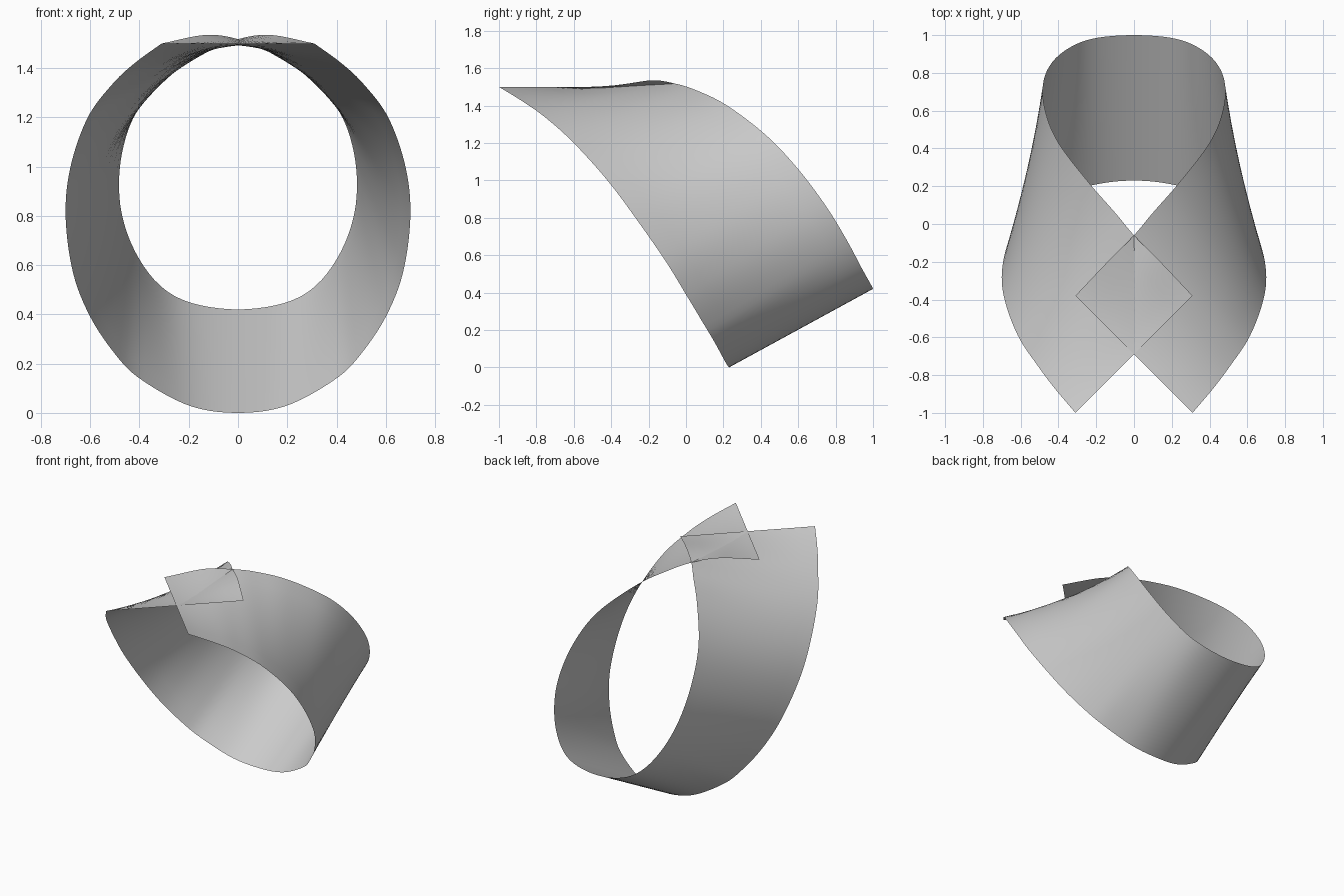
import bpy, bmesh
from mathutils import Vector

if "Cube" in bpy.data.objects:
    bpy.data.objects.remove(bpy.data.objects["Cube"])

STEPS, ACROSS = 64, 8

# Half of each strip edge, from the bottom centre to the crossed end
FRONT = [(0, .23, 0), (-.2, .21, .03), (-.4, .15, .14), (-.5, .09, .24), (-.6, 0, .39),
         (-.67, -.11, .57), (-.70, -.27, .8), (-.68, -.42, 1.0), (-.61, -.6, 1.2),
         (-.51, -.75, 1.335), (-.42, -.87, 1.42), (-.31, -1, 1.5)]
BACK = [(0, 1, .42), (-.2, .985, .45), (-.33, .94, .53), (-.43, .86, .68), (-.48, .75, .86),
        (-.47, .6, 1.06), (-.4, .43, 1.24), (-.24, .22, 1.40), (-.1, .06, 1.48),
        (0, -.06, 1.518), (.13, -.19, 1.535), (.31, -.38, 1.5)]


def smooth_edge(points):
    """Spline through the points, resampled to even steps of length."""
    p = [Vector(q) for q in points]
    p = [Vector((-p[1].x, p[1].y, p[1].z))] + p + [2 * p[-1] - p[-2]]
    fine = []
    for a, b, c, d in zip(p, p[1:], p[2:], p[3:]):
        for i in range(30):
            t = i / 30
            fine.append(.5 * (2 * b + (c - a) * t + (2 * a - 5 * b + 4 * c - d) * t ** 2
                              + (3 * b - a - 3 * c + d) * t ** 3))
    fine.append(p[-2])
    dist = [0]
    for a, b in zip(fine, fine[1:]):
        dist.append(dist[-1] + (b - a).length)
    out, k = [], 0
    for i in range(STEPS + 1):
        s = dist[-1] * i / STEPS
        while k < len(fine) - 2 and dist[k + 1] < s:
            k += 1
        out.append(fine[k].lerp(fine[k + 1], (s - dist[k]) / (dist[k + 1] - dist[k])))
    return out


def mirrored(edge):
    """Full edge: mirrored half, then the half itself."""
    return [Vector((-v.x, v.y, v.z)) for v in reversed(edge[1:])] + edge


# Looped ribbon: straight rulings between the two edges
bm = bmesh.new()
rows = [[bm.verts.new(f.lerp(b, j / ACROSS)) for j in range(ACROSS + 1)]
        for f, b in zip(mirrored(smooth_edge(FRONT)), mirrored(smooth_edge(BACK)))]
for r, n in zip(rows, rows[1:]):
    for j in range(ACROSS):
        bm.faces.new((r[j], n[j], n[j + 1], r[j + 1])).smooth = True
mesh = bpy.data.meshes.new("looped_ribbon")
bm.to_mesh(mesh)
bm.free()
ribbon = bpy.data.objects.new("looped_ribbon", mesh)
bpy.context.collection.objects.link(ribbon)
